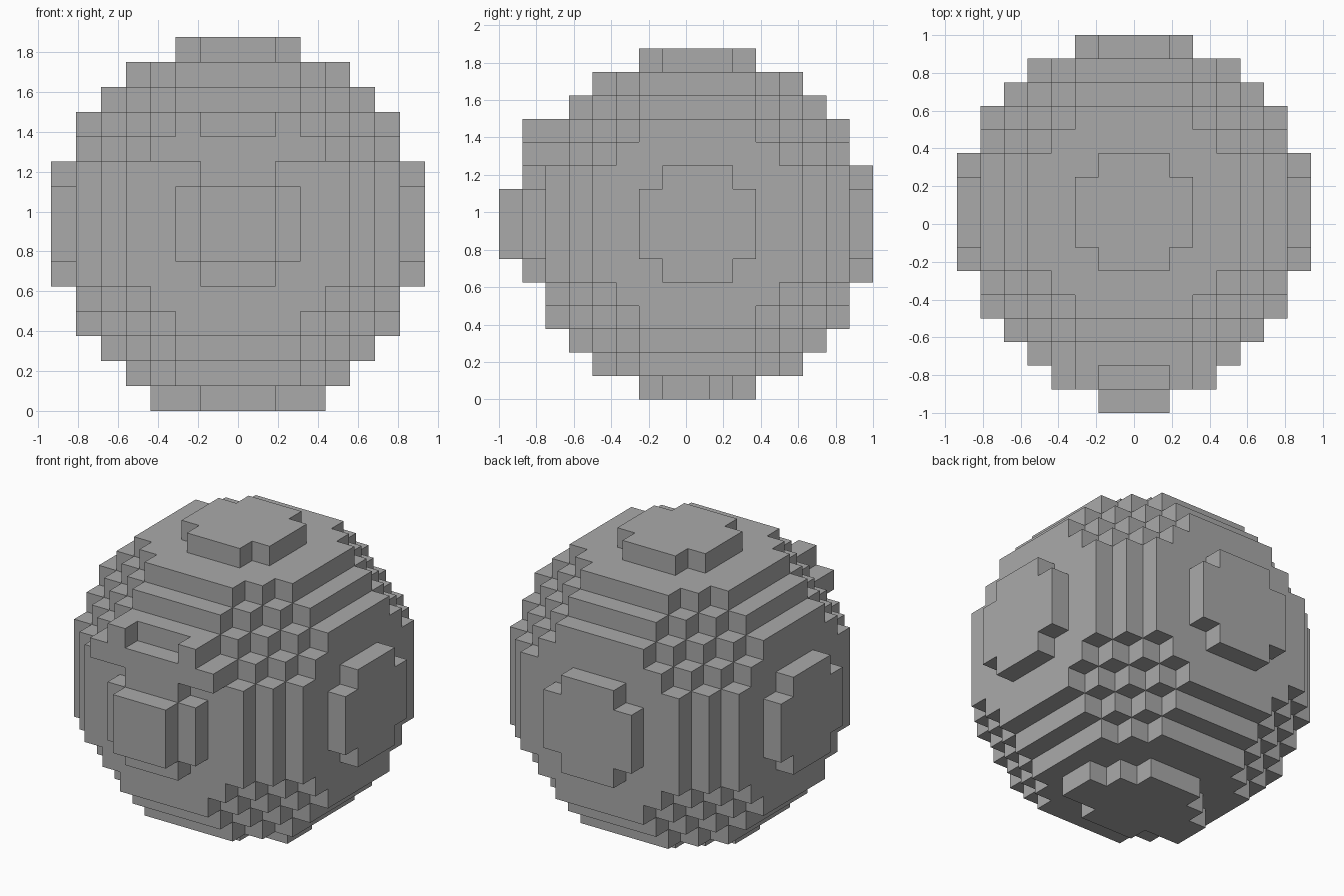
import bpy
import bmesh
from mathutils import Vector

if "Cube" in bpy.data.objects:
    bpy.data.objects.remove(bpy.data.objects["Cube"], do_unlink=True)

CELL = 0.125                              # edge of one block
CENTRE = Vector((0, 0.0625, 0.9375))      # middle of the round body
REACH = 7                                 # blocks from the middle to the rim

grey = bpy.data.materials.new("plain grey")
grey.use_nodes = True
grey.diffuse_color = (0.4, 0.4, 0.4, 1)
grey.node_tree.nodes["Principled BSDF"].inputs["Base Color"].default_value = (0.4, 0.4, 0.4, 1)


def block(xs, ys, zs):
    """All cells in a box of inclusive (low, high) ranges."""
    span = lambda r: range(r[0], r[1] + 1)
    return {(x, y, z) for x in span(xs) for y in span(ys) for z in span(zs)}


def mirrored(cells):
    return cells | {(-x, y, z) for x, y, z in cells}


# Round body: every cell whose middle lies inside the ball
full = (-REACH, REACH)
body = {c for c in block(full, full, full)
        if Vector(c).length_squared <= (REACH + 0.5) ** 2}

front = (-REACH, -REACH)
parts = {
    "body": body,
    # Square nose on the front cap
    "nose": block((-1, 1), (-8, -8), (-1, 1)),
    # Brow bar with two raised posts
    "brow": block((-3, 3), front, (3, 3)) | mirrored(block((2, 2), front, (4, 4))),
    # Small feet widening the base cap
    "feet": mirrored(block((3, 3), (-1, 0), front)),
}
solid = set().union(*parts.values())


def build(name, cells):
    """Make one part, keeping only the block sides open to the air."""
    bm = bmesh.new()
    corners = {}

    def corner(p):
        key = tuple(round(v * 2) for v in p)
        if key not in corners:
            corners[key] = bm.verts.new(CENTRE + p * CELL)
        return corners[key]

    for cell in sorted(cells):
        for axis in range(3):
            for sign in (-1, 1):
                n, u, v = Vector(), Vector(), Vector()
                n[axis] = sign
                u[(axis + 1) % 3] = 0.5
                v[(axis + 2) % 3] = 0.5 * sign
                middle = Vector(cell)
                if tuple(int(a) for a in middle + n) in solid:
                    continue
                middle += n / 2
                bm.faces.new([corner(middle + s * u + t * v)
                              for s, t in ((-1, -1), (1, -1), (1, 1), (-1, 1))])

    mesh = bpy.data.meshes.new(name)
    bm.to_mesh(mesh)
    bm.free()
    mesh.materials.append(grey)
    bpy.context.collection.objects.link(bpy.data.objects.new(name, mesh))


for part_name, part_cells in parts.items():
    build(part_name, part_cells)
